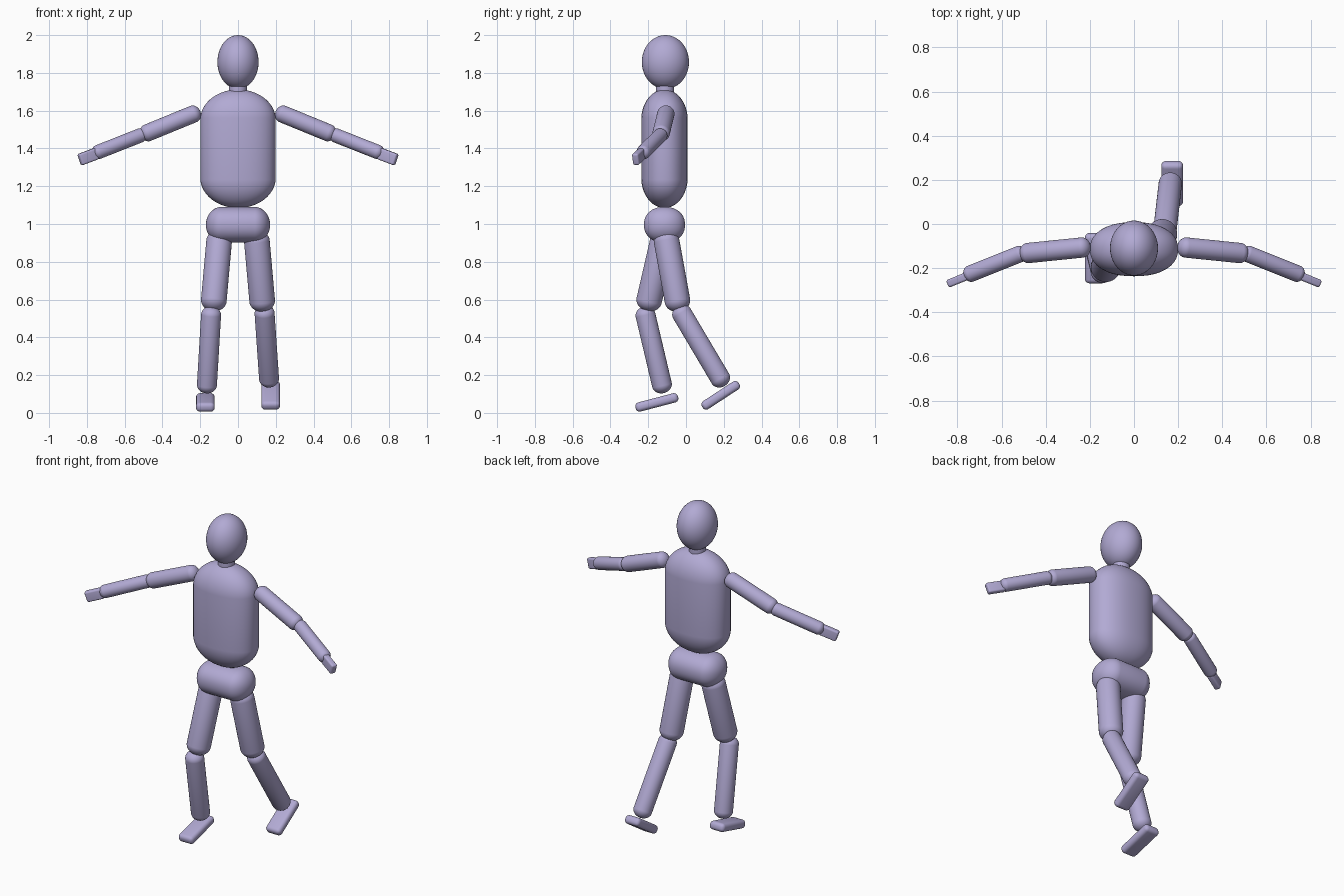
import bpy, bmesh
from mathutils import Vector, Matrix

if "Cube" in bpy.data.objects:
    bpy.data.objects.remove(bpy.data.objects["Cube"], do_unlink=True)

lavender = bpy.data.materials.new("lavender")
lavender.use_nodes = True
color = (0.445, 0.402, 0.658, 1)
lavender.diffuse_color = color
lavender.node_tree.nodes["Principled BSDF"].inputs["Base Color"].default_value = color


def finish(name, bm, center, rotation):
    """Turn a bmesh into a smooth, placed object."""
    mesh = bpy.data.meshes.new(name)
    for face in bm.faces:
        face.smooth = True
    bm.to_mesh(mesh)
    bm.free()
    mesh.materials.append(lavender)
    obj = bpy.data.objects.new(name, mesh)
    obj.matrix_world = Matrix.Translation(center) @ rotation.to_matrix().to_4x4()
    bpy.context.collection.objects.link(obj)
    return obj


def capsule(name, start, end, rx, ry=None, cap=None, power=2):
    """Rounded tube whose tips touch start and end."""
    start, end = Vector(start), Vector(end)
    axis = end - start
    ry = ry or rx
    cap = cap or rx * 0.85
    bm = bmesh.new()
    bmesh.ops.create_uvsphere(bm, u_segments=40, v_segments=25, radius=1)
    for v in bm.verts:
        x, y, z = v.co
        flat = (x * x + y * y) ** 0.5
        blunt = 1
        if flat > 0.001:
            blunt = flat / (abs(x) ** power + abs(y) ** power) ** (1 / power)
        shift = axis.length / 2 - cap
        v.co = (x * rx * blunt, y * ry * blunt,
                z * cap + (shift if z > 0 else -shift))
    turn = Vector((0, 0, 1)).rotation_difference(axis)
    return finish(name, bm, (start + end) / 2, turn)


def slab(name, start, end, width, height, bevel):
    """Soft-edged block running from start to end."""
    start, end = Vector(start), Vector(end)
    axis = end - start
    bm = bmesh.new()
    bmesh.ops.create_cube(bm, size=1)
    bmesh.ops.scale(bm, vec=(width, height, axis.length), verts=bm.verts)
    bmesh.ops.bevel(bm, geom=bm.edges[:], offset=bevel, segments=5,
                    profile=0.5, affect='EDGES')
    return finish(name, bm, (start + end) / 2, axis.to_track_quat('Z', 'Y'))


# Head, neck and trunk
capsule("head", (0, -0.109, 1.715), (0, -0.109, 2.0), 0.109, 0.125, cap=0.1425)
capsule("neck", (0, -0.111, 1.64), (0, -0.111, 1.79), 0.048)
capsule("torso", (0, -0.114, 1.085), (0, -0.114, 1.712), 0.2, 0.123,
        cap=0.16, power=2.25)
capsule("pelvis", (-0.17, -0.114, 0.996), (0.17, -0.114, 0.996), 0.095, 0.109,
        cap=0.085, power=2.2)

# Arms, spread evenly to both sides
for side, s in (("left", 1), ("right", -1)):
    capsule(side + "_upper_arm", (s * 0.2, -0.103, 1.597), (s * 0.515, -0.135, 1.468), 0.046)
    capsule(side + "_forearm", (s * 0.49, -0.125, 1.48), (s * 0.768, -0.236, 1.37), 0.038)
    slab(side + "_hand", (s * 0.747, -0.232, 1.374), (s * 0.838, -0.269, 1.34),
         0.036, 0.063, 0.01)

# Legs in mid stride, the left one trailing
legs = {
    "left": [(0.095, -0.113, 0.965), (0.133, -0.035, 0.537),
             (0.138, -0.045, 0.565), (0.167, 0.205, 0.143),
             (0.173, 0.087, 0.03), (0.173, 0.28, 0.156)],
    "right": [(-0.095, -0.11, 0.965), (-0.133, -0.208, 0.54),
              (-0.14, -0.225, 0.562), (-0.167, -0.117, 0.105),
              (-0.173, -0.267, 0.026), (-0.173, -0.042, 0.085)],
}
for side, (hip, knee, shin_top, ankle, toe, heel) in legs.items():
    capsule(side + "_thigh", hip, knee, 0.068)
    capsule(side + "_shin", shin_top, ankle, 0.053)
    slab(side + "_foot", toe, heel, 0.099, 0.05, 0.021)
